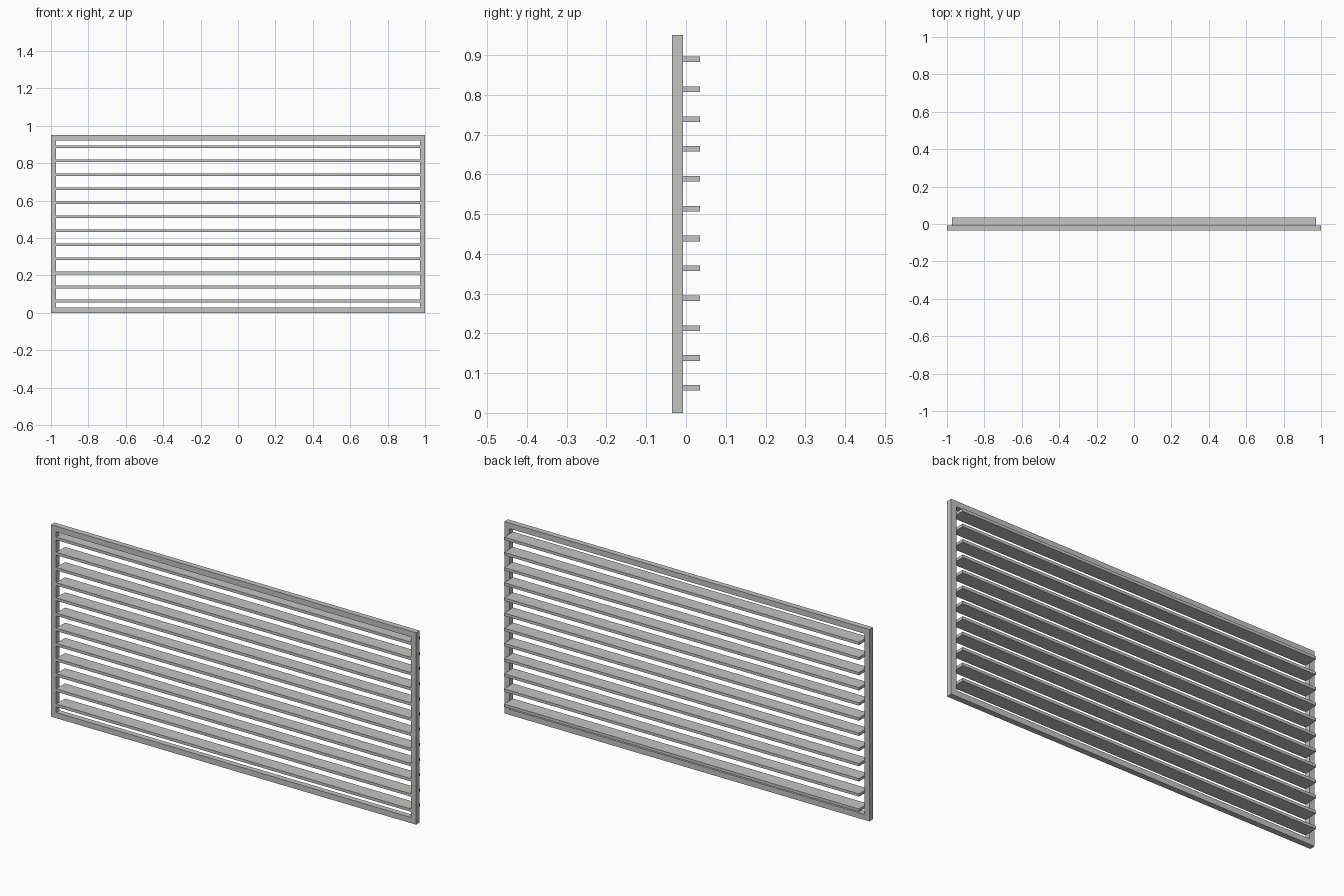
import bpy
import bmesh
from mathutils import Matrix, Vector

cube = bpy.data.objects.get("Cube")
if cube:
    bpy.data.objects.remove(cube, do_unlink=True)

WIDTH, HEIGHT = 2.0, 0.95
BAR = 0.028             # width and depth of the frame bars
FRONT, BACK = -0.035, 0.035
SLATS, THICK = 12, 0.014
LOWEST, HIGHEST = 0.063, 0.889

grey = bpy.data.materials.new("light grey metal")
colour = (0.55, 0.55, 0.54, 1)
grey.diffuse_color = colour
grey.use_nodes = True
grey.node_tree.nodes["Principled BSDF"].inputs["Base Color"].default_value = colour


def finish(name, bm):
    bmesh.ops.recalc_face_normals(bm, faces=bm.faces)
    mesh = bpy.data.meshes.new(name)
    bm.to_mesh(mesh)
    bm.free()
    mesh.materials.append(grey)
    obj = bpy.data.objects.new(name, mesh)
    bpy.context.collection.objects.link(obj)


# Frame: a ring of four mitred faces, given depth
bm = bmesh.new()
corners = [(-1, 0), (1, 0), (1, 1), (-1, 1)]
outer = [bm.verts.new((x * WIDTH / 2, FRONT, z * HEIGHT)) for x, z in corners]
inner = [bm.verts.new((x * (WIDTH / 2 - BAR), FRONT, BAR + z * (HEIGHT - 2 * BAR)))
         for x, z in corners]
for i in range(4):
    j = (i + 1) % 4
    bm.faces.new((outer[i], outer[j], inner[j], inner[i]))
ring = bmesh.ops.extrude_face_region(bm, geom=bm.faces[:], use_keep_orig=True)
moved = [v for v in ring["geom"] if isinstance(v, bmesh.types.BMVert)]
bmesh.ops.translate(bm, verts=moved, vec=(0, BAR, 0))
finish("frame", bm)

# Slats: flat boards spanning the opening and standing out at the back
for i in range(SLATS):
    z = LOWEST + (HIGHEST - LOWEST) * i / (SLATS - 1)
    bm = bmesh.new()
    size = Matrix.Diagonal((WIDTH - 2 * BAR, BACK - FRONT, THICK, 1))
    place = Matrix.Translation(Vector((0, (FRONT + BACK) / 2, z)))
    bmesh.ops.create_cube(bm, size=1, matrix=place @ size)
    finish(f"slat_{i + 1}", bm)
